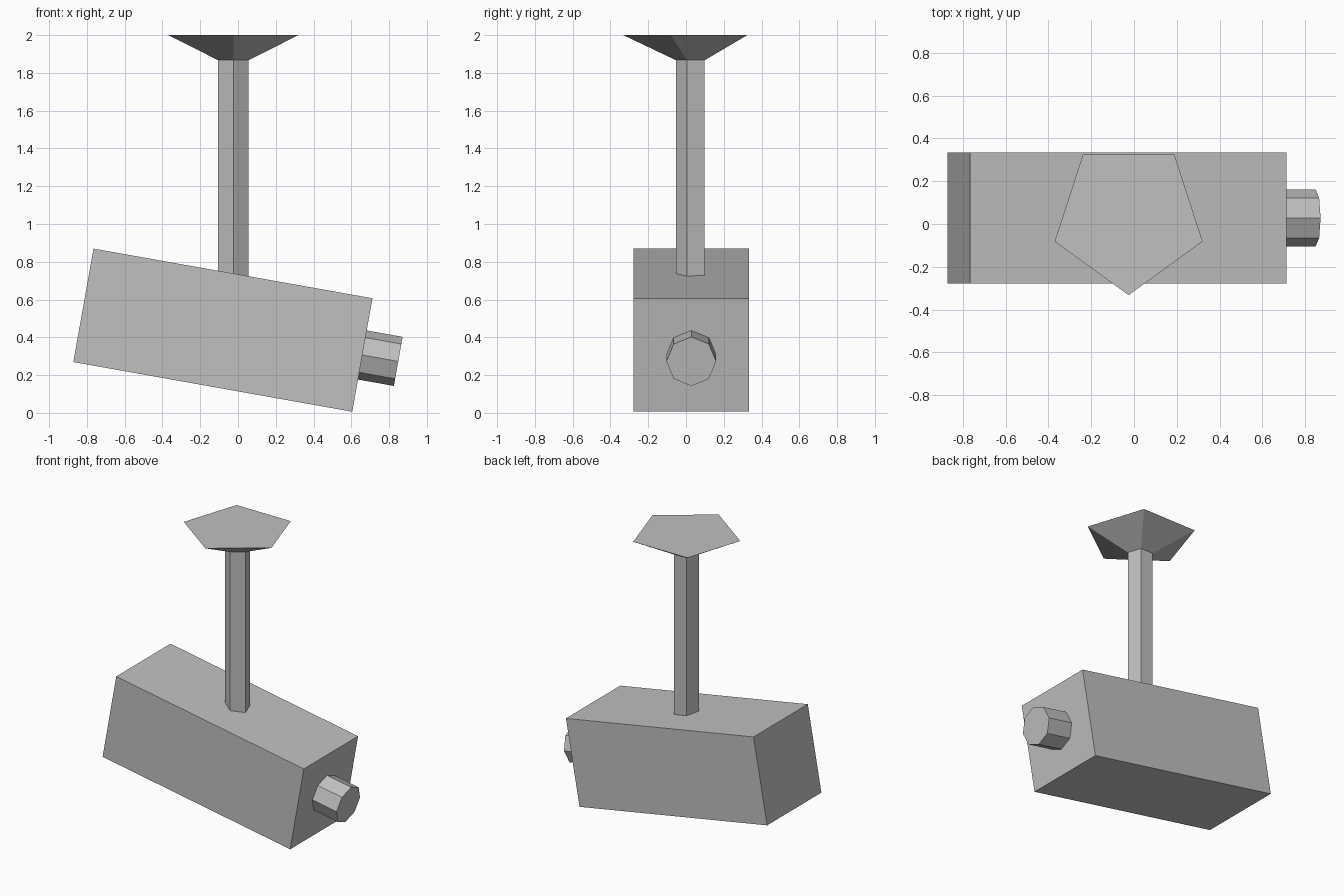
import bpy
import bmesh
from math import radians
from mathutils import Matrix, Vector

cube = bpy.data.objects.get("Cube")
if cube:
    bpy.data.objects.remove(cube, do_unlink=True)

grey = bpy.data.materials.new("plain_grey")
grey.use_nodes = True
colour = (0.53, 0.53, 0.53, 1)
grey.diffuse_color = colour
grey.node_tree.nodes["Principled BSDF"].inputs["Base Color"].default_value = colour


def finish(name, bm, matrix):
    bmesh.ops.recalc_face_normals(bm, faces=bm.faces)
    mesh = bpy.data.meshes.new(name)
    bm.to_mesh(mesh)
    bm.free()
    mesh.materials.append(grey)
    obj = bpy.data.objects.new(name, mesh)
    obj.matrix_world = matrix
    bpy.context.collection.objects.link(obj)
    return obj


def prism(name, sides, r_low, r_high, low, high, turn, matrix):
    """Flat-sided prism or frustum along local z, with its first corner at angle turn."""
    bm = bmesh.new()
    spin = Matrix.Rotation(radians(turn), 4, "Z")
    rings = []
    for r, z in ((r_low, low), (r_high, high)):
        rings.append([bm.verts.new(spin @ Matrix.Rotation(radians(360 * i / sides), 4, "Z")
                                   @ Vector((r, 0, z))) for i in range(sides)])
    for ring in rings:
        bm.faces.new(ring)
    for i in range(sides):
        j = (i + 1) % sides
        bm.faces.new((rings[0][i], rings[0][j], rings[1][j], rings[1][i]))
    return finish(name, bm, matrix)


# Camera housing, tipped nose down
tilt = Matrix.Translation((-0.08, 0.028, 0.438)) @ Matrix.Rotation(radians(10.1), 4, "Y")
bm = bmesh.new()
bmesh.ops.create_cube(bm, size=1)
bmesh.ops.scale(bm, vec=(1.5, 0.61, 0.61), verts=bm.verts)
finish("housing", bm, tilt)

# Octagonal lens on the nose
prism("lens", 8, 0.132, 0.132, 0.72, 0.943, 0, tilt @ Matrix.Rotation(radians(90), 4, "Y"))

# Five-sided pole and flared ceiling mount
stand = Matrix.Translation((-0.025, 0.031, 0))
prism("pole", 5, 0.084, 0.084, 0.65, 1.88, -90, stand)
prism("ceiling_mount", 5, 0.084, 0.363, 1.867, 2.0, -90, stand)
